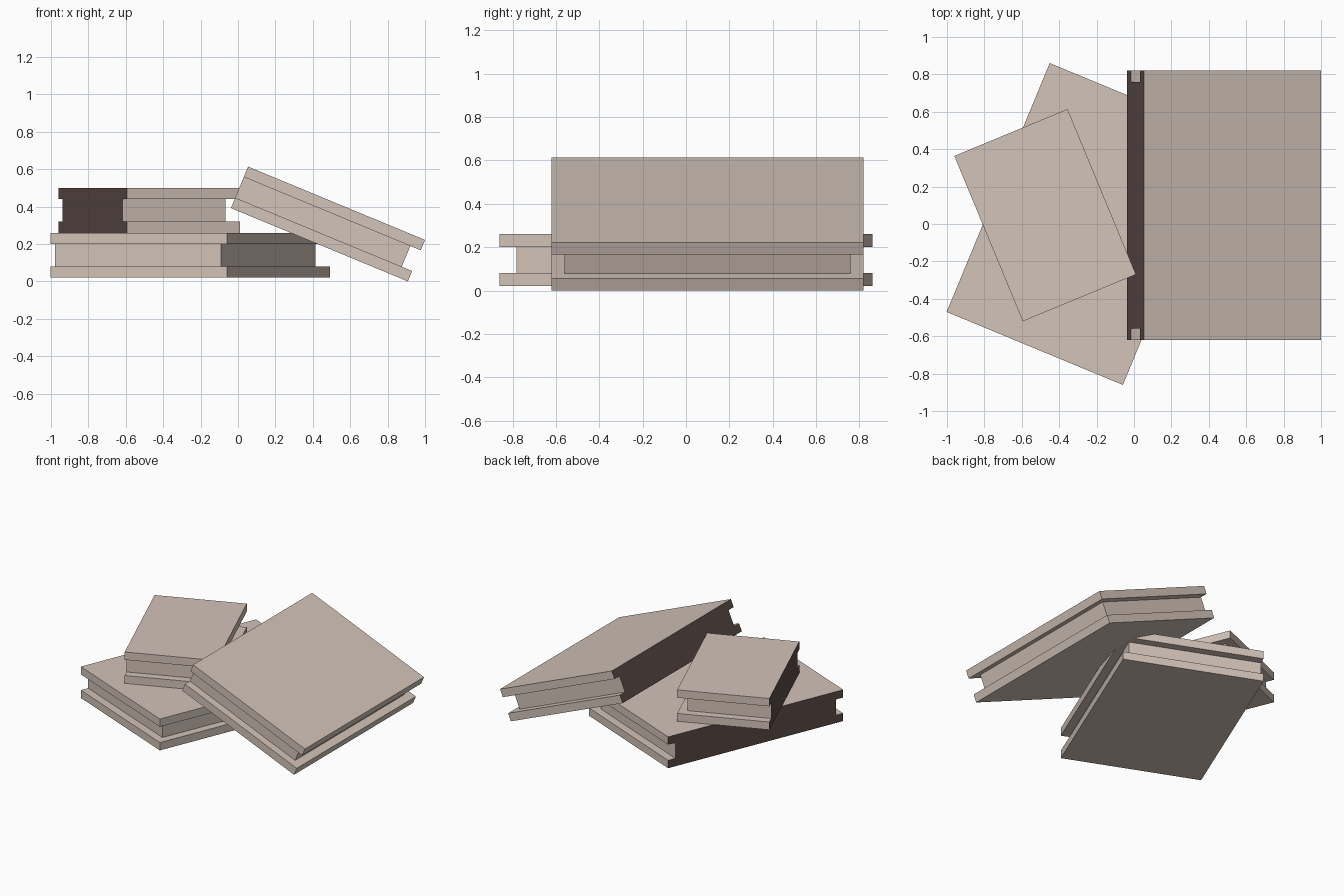
import bpy
import bmesh
import math
from mathutils import Matrix, Vector

if "Cube" in bpy.data.objects:
    bpy.data.objects.remove(bpy.data.objects["Cube"])


def make_material(name, color):
    mat = bpy.data.materials.new(name)
    mat.diffuse_color = (*color, 1.0)
    mat.use_nodes = True
    mat.node_tree.nodes["Principled BSDF"].inputs["Base Color"].default_value = mat.diffuse_color
    return mat


TAN = make_material("warm_tan", (0.645, 0.546, 0.479))
SPINE = make_material("dark_brown", (0.115, 0.078, 0.072))

THICK, COVER, INSET = 0.24, 0.06, 0.06


def slab(name, low, high, transform):
    """Box between two local corners; its spine side (local -x) is dark."""
    low, high = Vector(low), Vector(high)
    bm = bmesh.new()
    bmesh.ops.create_cube(bm, size=1.0)
    bmesh.ops.scale(bm, vec=high - low, verts=bm.verts)
    bmesh.ops.translate(bm, vec=(low + high) / 2, verts=bm.verts)
    bm.normal_update()
    for face in bm.faces:
        face.material_index = 1 if face.normal.x < -0.9 else 0
    mesh = bpy.data.meshes.new(name)
    bm.to_mesh(mesh)
    bm.free()
    mesh.materials.append(TAN)
    mesh.materials.append(SPINE)
    obj = bpy.data.objects.new(name, mesh)
    obj.matrix_world = transform
    bpy.context.collection.objects.link(obj)


def book(name, width, length, center, angle, axis):
    """Two covers around a page block that is inset on all sides but the spine."""
    m = Matrix.Translation(center) @ Matrix.Rotation(math.radians(angle), 4, axis)
    x, y, z = width / 2, length / 2, THICK / 2
    inner = z - COVER
    slab(name + "_lower_cover", (-x, -y, -z), (x, y, -inner), m)
    slab(name + "_upper_cover", (-x, -y, inner), (x, y, z), m)
    slab(name + "_pages", (-x, -y + INSET, -inner), (x - INSET, y - INSET, inner), m)


# Large book lying flat, small book on top, large book leaning on the pile
book("flat_book", 1.02, 1.44, (-0.255, 0.0, 0.14), -22.5, 'Z')
book("small_book", 0.655, 0.957, (-0.475, 0.047, 0.38), 22.5, 'Z')
book("leaning_book", 1.024, 1.44, (0.481, 0.10, 0.307), 22.5, 'Y')
